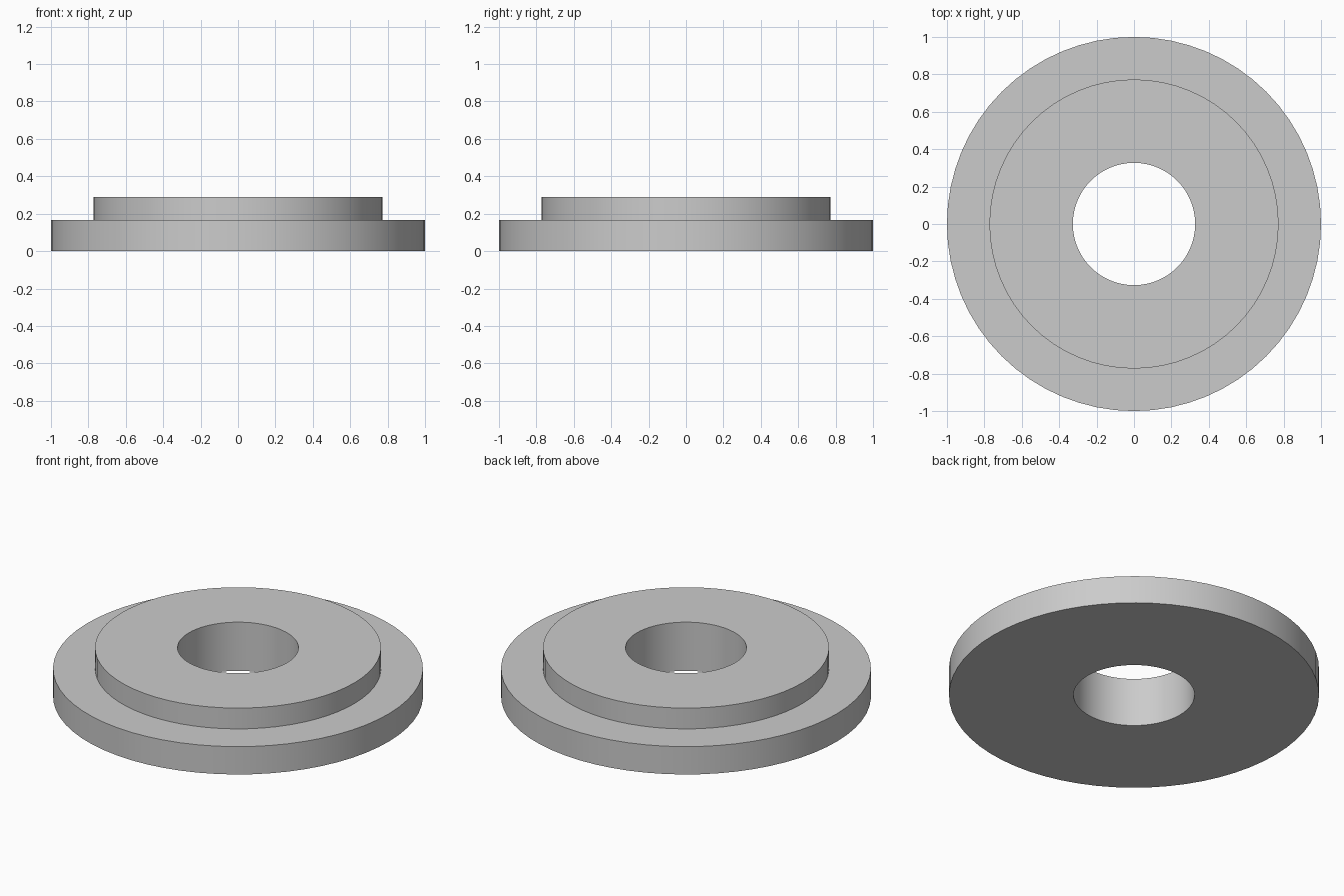
import bpy
import bmesh
from math import radians, tau

cube = bpy.data.objects.get("Cube")
if cube:
    bpy.data.objects.remove(cube, do_unlink=True)

SEGMENTS = 64
BORE, COLLAR, FLANGE = 0.327, 0.773, 1.0   # radii
STEP, TOP = 0.166, 0.29                    # heights

# Plain grey finish
grey = bpy.data.materials.new("light_grey")
grey.use_nodes = True
colour = (0.6, 0.6, 0.6, 1)
grey.diffuse_color = colour
grey.node_tree.nodes["Principled BSDF"].inputs["Base Color"].default_value = colour

# Stepped ring: closed cross-section turned around the z axis
profile = [(BORE, 0), (FLANGE, 0), (FLANGE, STEP),
           (COLLAR, STEP), (COLLAR, TOP), (BORE, TOP)]
bm = bmesh.new()
verts = [bm.verts.new((r, 0, z)) for r, z in profile]
edges = [bm.edges.new((v, verts[(i + 1) % len(verts)])) for i, v in enumerate(verts)]
bmesh.ops.spin(bm, geom=verts + edges, cent=(0, 0, 0), axis=(0, 0, 1),
               angle=tau, steps=SEGMENTS, use_duplicate=False)
bmesh.ops.remove_doubles(bm, verts=bm.verts[:], dist=0.0001)
bmesh.ops.recalc_face_normals(bm, faces=bm.faces[:])

mesh = bpy.data.meshes.new("flanged_ring")
bm.to_mesh(mesh)
bm.free()
mesh.materials.append(grey)
ring = bpy.data.objects.new("flanged_ring", mesh)
bpy.context.collection.objects.link(ring)

# Smooth round walls with sharp rims
bpy.ops.object.select_all(action="DESELECT")
ring.select_set(True)
bpy.context.view_layer.objects.active = ring
bpy.ops.object.shade_smooth_by_angle(angle=radians(30))
